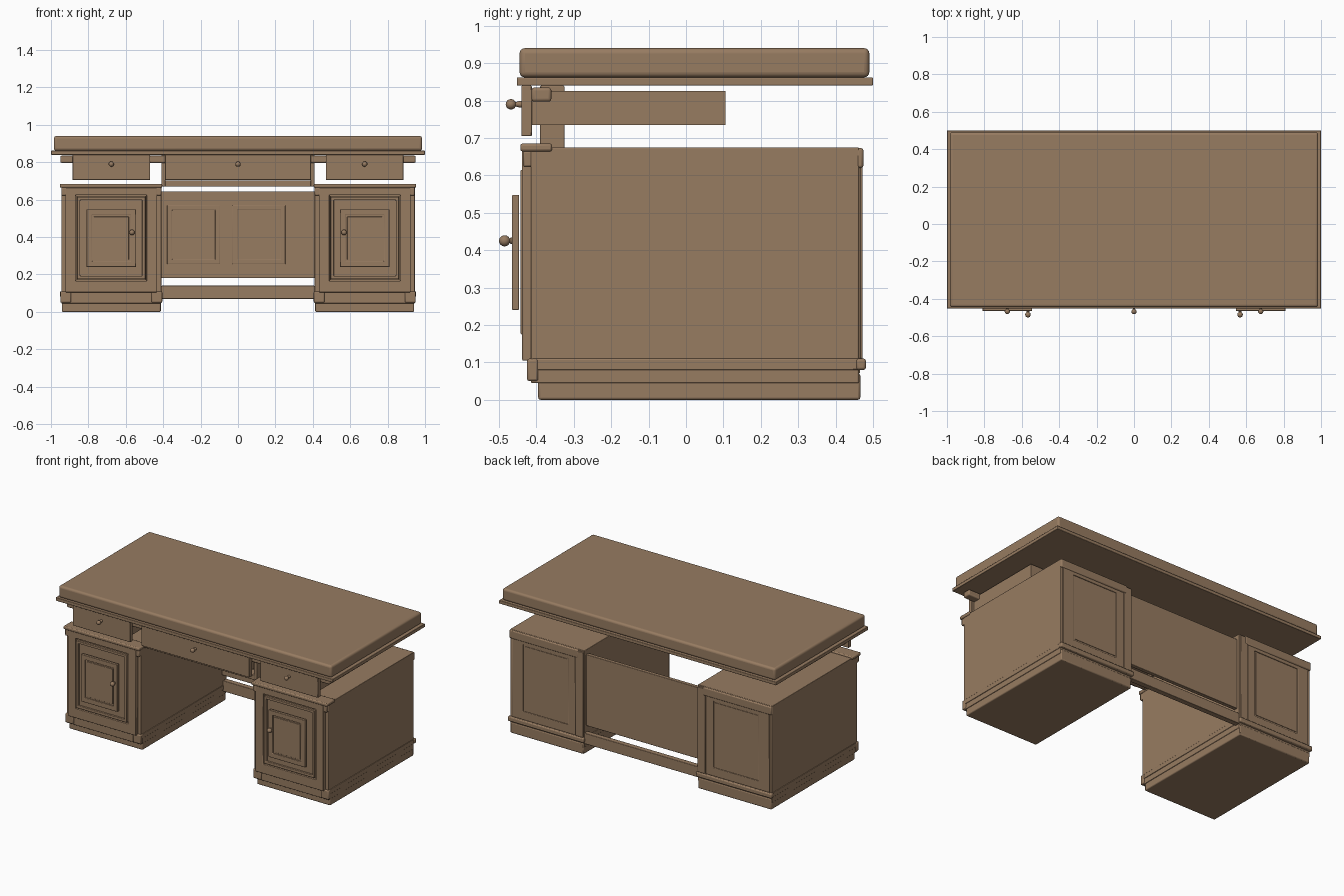
import bpy, bmesh, math

if "Cube" in bpy.data.objects:
    bpy.data.objects.remove(bpy.data.objects["Cube"])

wood = bpy.data.materials.new("brown wood")
wood.diffuse_color = (0.31, 0.2, 0.12, 1)
wood.use_nodes = True
wood.node_tree.nodes["Principled BSDF"].inputs["Base Color"].default_value = wood.diffuse_color


def finish(bm, name, bevel=0.0, segments=2):
    bmesh.ops.recalc_face_normals(bm, faces=bm.faces)
    me = bpy.data.meshes.new(name)
    bm.to_mesh(me)
    bm.free()
    me.materials.append(wood)
    ob = bpy.data.objects.new(name, me)
    bpy.context.collection.objects.link(ob)
    if bevel:
        mod = ob.modifiers.new("rounded edges", 'BEVEL')
        mod.width, mod.segments = bevel, segments
    bpy.context.view_layer.objects.active = ob
    ob.select_set(True)
    bpy.ops.object.shade_smooth_by_angle(angle=math.radians(35))
    ob.select_set(False)
    return ob


def box(name, x, y, z, bevel=0.003, segments=2):
    """Box from three (low, high) ranges."""
    bm = bmesh.new()
    bmesh.ops.create_cube(bm, size=1)
    for v in bm.verts:
        v.co = [(r[0] + r[1]) / 2 + c * abs(r[1] - r[0])
                for r, c in zip((x, y, z), v.co)]
    return finish(bm, name, bevel, segments)


def frame(name, xo, zo, xi, zi, y, bevel=0.003):
    """Mitred rectangular frame: outer and inner ranges, depth range y."""
    bm = bmesh.new()
    loops = []
    for (x, z), d in (((xo, zo), y[0]), ((xi, zi), y[0]), ((xi, zi), y[1]), ((xo, zo), y[1])):
        corners = ((x[0], z[0]), (x[1], z[0]), (x[1], z[1]), (x[0], z[1]))
        loops.append([bm.verts.new((a, d, b)) for a, b in corners])
    for i in range(4):
        a, b = loops[i], loops[(i + 1) % 4]
        for j in range(4):
            k = (j + 1) % 4
            bm.faces.new((a[j], a[k], b[k], b[j]))
    return finish(bm, name, bevel)


def knob(name, x, z, y_back, y_tip, r=0.015):
    """Turned knob: lathe profile spun around its front-to-back axis."""
    c = y_tip + r
    profile = [(0.009, y_back), (0.009, y_back - 0.004), (0.006, c + r * 0.9)]
    profile += [(r * math.sin(t), c + r * math.cos(t))
                for t in (math.pi * i / 8 for i in range(1, 9))]
    bm = bmesh.new()
    vs = [bm.verts.new((x + p, y, z)) for p, y in profile]
    edges = [bm.edges.new(e) for e in zip(vs, vs[1:])]
    bmesh.ops.spin(bm, geom=vs + edges, cent=(x, 0, z), axis=(0, 1, 0),
                   angle=math.tau, steps=16)
    bmesh.ops.remove_doubles(bm, verts=bm.verts, dist=1e-5)
    return finish(bm, name)


def drawer(name, x, box_x):
    """Drawer front with an open box behind it and a knob."""
    box(name + "_front", x, (-0.44, -0.412), (0.705, 0.84))
    t, y, z = 0.012, (-0.412, 0.105), (0.735, 0.825)
    box(name + "_bottom", box_x, y, (0.735, 0.745), 0)
    box(name + "_side_a", (box_x[0], box_x[0] + t), y, z, 0)
    box(name + "_side_b", (box_x[1] - t, box_x[1]), y, z, 0)
    box(name + "_back", (box_x[0] + t, box_x[1] - t), (0.093, 0.105), z, 0)
    knob(name + "_knob", (x[0] + x[1]) / 2, 0.79, -0.44, -0.482, 0.014)


# Desk top and its moulding
box("desk_top", (-0.985, 0.985), (-0.445, 0.49), (0.862, 0.94), 0.014, 4)
box("top_moulding", (-1, 1), (-0.452, 0.5), (0.84, 0.862), 0.003)

# Rails under the top and the centre drawer
box("upper_rail", (-0.95, 0.95), (-0.413, -0.36), (0.797, 0.835), 0.008, 3)
box("lower_rail", (-0.39, 0.39), (-0.39, -0.325), (0.67, 0.703))
drawer("centre_drawer", (-0.39, 0.39), (-0.375, 0.375))

# Modesty panel with two framed fields, and the stretcher below
box("modesty_panel", (-0.41, 0.41), (0.42, 0.445), (0.18, 0.645))
for n, cx in enumerate((-0.237, 0.112)):
    frame(f"modesty_frame_{n}", (cx - 0.142, cx + 0.142), (0.255, 0.57),
          (cx - 0.115, cx + 0.115), (0.28, 0.545), (0.412, 0.422))
    box(f"modesty_field_{n}", (cx - 0.105, cx + 0.105), (0.416, 0.422), (0.29, 0.535), 0)
box("stretcher", (-0.41, 0.41), (0.43, 0.465), (0.07, 0.14))

for s, side in ((-1, "left"), (1, "right")):
    def mx(a, b):
        return tuple(sorted((s * a, s * b)))

    # Posts and side drawer
    box(side + "_drawer_post", mx(0.388, 0.41), (-0.39, -0.325), (0.67, 0.84))
    drawer(side + "_drawer", mx(0.47, 0.885), mx(0.485, 0.87))

    # Pedestal body, base and skirting
    box(side + "_pedestal", mx(0.41, 0.945), (-0.415, 0.462), (0.045, 0.675))
    box(side + "_base", mx(0.413, 0.942), (-0.395, 0.466), (0, 0.07), 0.006)
    box(side + "_skirting", mx(0.407, 0.948), (-0.413, 0.466), (0.08, 0.11))
    box(side + "_back_skirting", mx(0.405, 0.952), (0.455, 0.481), (0.08, 0.11), 0.006)

    # Front face frame, cornice and plinth blocks
    frame(side + "_face_frame", mx(0.432, 0.923), (0.105, 0.665),
          mx(0.488, 0.868), (0.165, 0.625), (-0.438, -0.414))
    box(side + "_cornice", mx(0.405, 0.952), (-0.443, -0.358), (0.664, 0.685), 0.006)
    for n, (a, b) in enumerate(((0.405, 0.462), (0.893, 0.95))):
        box(f"{side}_plinth_block_{n}", mx(a, b), (-0.425, -0.395), (0.05, 0.11), 0.006)
    for n, (a, b) in enumerate(((0.41, 0.445), (0.91, 0.945))):
        box(f"{side}_bracket_{n}", mx(a, b), (-0.436, -0.41), (0.622, 0.666), 0.006)

    # Door: backing, rim, raised framed panel, knob
    box(side + "_door_back", mx(0.493, 0.863), (-0.428, -0.41), (0.17, 0.62), 0)
    frame(side + "_door_rim", mx(0.495, 0.861), (0.175, 0.615),
          mx(0.512, 0.844), (0.192, 0.598), (-0.442, -0.425))
    frame(side + "_panel_frame", mx(0.545, 0.81), (0.24, 0.548),
          mx(0.575, 0.78), (0.27, 0.518), (-0.465, -0.446))
    box(side + "_panel_field", mx(0.57, 0.785), (-0.457, -0.447), (0.265, 0.523), 0)
    box(side + "_panel_centre", mx(0.584, 0.771), (-0.461, -0.455), (0.279, 0.509), 0.002)
    knob(side + "_door_knob", s * 0.567, 0.425, -0.464, -0.5)

    # Back of the pedestal: framed panel, inner post, top moulding
    frame(side + "_back_frame", mx(0.47, 0.93), (0.11, 0.625),
          mx(0.525, 0.85), (0.165, 0.6), (0.46, 0.468))
    box(side + "_back_field", mx(0.535, 0.84), (0.46, 0.465), (0.175, 0.59), 0)
    box(side + "_back_post", mx(0.413, 0.468), (0.455, 0.472), (0.11, 0.665))
    box(side + "_back_cornice", mx(0.45, 0.945), (0.455, 0.474), (0.62, 0.673), 0.006)
